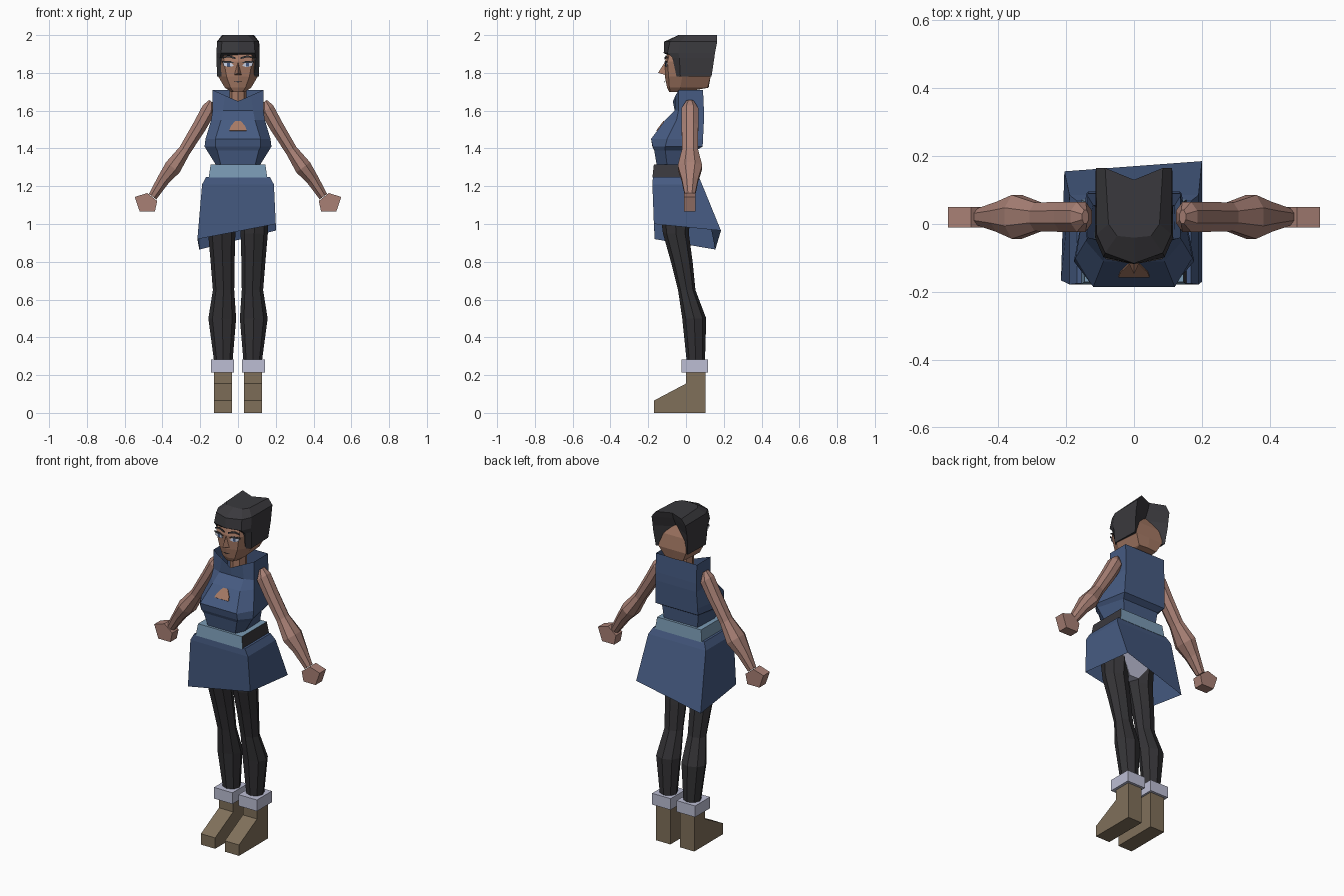
import bpy, bmesh, math
from mathutils import Vector

if "Cube" in bpy.data.objects:
    bpy.data.objects.remove(bpy.data.objects["Cube"])


def mat(name, r, g, b):
    m = bpy.data.materials.new(name)
    lin = [((c / 255 + 0.055) / 1.055) ** 2.4 for c in (r, g, b)]
    m.diffuse_color = (*lin, 1)
    m.use_nodes = True
    m.node_tree.nodes["Principled BSDF"].inputs["Base Color"].default_value = m.diffuse_color
    return m


NAVY = mat("navy cloth", 70, 91, 130)
BELT = mat("pale blue belt", 122, 154, 180)
HAIR = mat("charcoal hair", 58, 57, 61)
LEGS = mat("black leggings", 52, 51, 54)
CUFF = mat("lavender fur", 188, 190, 212)
BOOT = mat("brown leather", 128, 112, 90)
SKIN = mat("arm skin", 168, 128, 117)
FACE = mat("face skin", 166, 122, 101)
WHITE = mat("eye white", 215, 222, 240)


def make(name, verts, faces, *mats, rule=None):
    """Mesh object from points and faces, outward normals, flat shaded."""
    me = bpy.data.meshes.new(name)
    me.from_pydata([tuple(v) for v in verts], [], faces)
    for m in mats:
        me.materials.append(m)
    bm = bmesh.new()
    bm.from_mesh(me)
    bmesh.ops.recalc_face_normals(bm, faces=bm.faces)
    if rule:
        for f in bm.faces:
            f.material_index = rule(f)
    bm.to_mesh(me)
    bm.free()
    ob = bpy.data.objects.new(name, me)
    bpy.context.collection.objects.link(ob)
    return ob


def loft(name, rings, *mats, caps=(True, True), rule=None):
    n = len(rings[0])
    verts = [p for r in rings for p in r]
    faces = [(k * n + i, k * n + (i + 1) % n, (k + 1) * n + (i + 1) % n, (k + 1) * n + i)
             for k in range(len(rings) - 1) for i in range(n)]
    if caps[0]:
        faces.append(tuple(range(n)))
    if caps[1]:
        faces.append(tuple(range(len(verts) - n, len(verts))))
    return make(name, verts, faces, *mats, rule=rule)


def body_ring(z, yc, fx, yf, sx, ym, bx, yb, ybc):
    """Mirrored ring: front centre, front corner, side, back corner, back centre."""
    half = [(fx, yf, z), (sx, ym, z), (bx, yb, z)]
    return ([(0, yc, z)] + half + [(0, ybc, z)]
            + [(-x, y, zz) for x, y, zz in reversed(half)])


def rect(z, x0, x1, y0, y1):
    return [(x0, y0, z), (x1, y0, z), (x1, y1, z), (x0, y1, z)]


def oval(z, x0, x1, y0, y1, n=8):
    return [((x0 + x1) / 2 + (x1 - x0) / 2 * math.cos(a), (y0 + y1) / 2 + (y1 - y0) / 2 * math.sin(a), z)
            for a in (2 * math.pi * i / n for i in range(n))]


def flip(pts, s):
    return [(s * x, y, z) for x, y, z in pts]


def prism(name, a, b, m):
    loft(name, [a, b], m)


# sleeveless top with a V collar
top = [body_ring(1.31, -.155, .09, -.155, .115, -.10, .11, .05, .05),
       body_ring(1.39, -.168, .11, -.168, .165, -.11, .12, .055, .055),
       body_ring(1.41, -.178, .12, -.176, .177, -.11, .14, .088, .088),
       body_ring(1.45, -.185, .12, -.185, .172, -.10, .14, .09, .09),
       body_ring(1.55, -.11, .09, -.11, .142, -.05, .135, .095, .095),
       body_ring(1.60, -.06, .08, -.06, .135, -.04, .135, .095, .095),
       body_ring(1.71, -.07, .068, -.055, .135, -.04, .135, .09, .09)]
top[-1] = [(x, y, z - .06 * (1 - abs(x) / .135) * (y < 0)) for x, y, z in top[-1]]
loft("top", top, NAVY, caps=(True, False))

# chest opening, a thin plate on the sloped front
shape = [(-.046, 1.492), (.046, 1.492), (.04, 1.512), (.015, 1.543), (-.015, 1.543), (-.04, 1.512)]
patch = [(x, -.11 - .75 * (1.55 - z), z) for x, z in shape]
prism("chest_opening", patch, [(x, y - .004, z + .003) for x, y, z in patch], FACE)

# neck
loft("neck", [oval(z, -.045, .045, -.045, .055) for z in (1.56, 1.75)], FACE)

# belt with one dark end
loft("belt", [rect(1.245, -.155, .155, -.178, .072), rect(1.315, -.145, .145, -.17, .065)],
     BELT, HAIR, rule=lambda f: int(f.normal.x > .7))

# slanted skirt
loft("skirt", [rect(1.25, -.168, .168, -.175, .068), rect(1.21, -.19, .19, -.178, .085),
               [(-.215, -.166, .92), (.2, -.17, 1.0), (.2, .185, .965), (-.205, .155, .865)]],
     NAVY, caps=(True, False))
loft("underwear", [rect(.97, -.03, .03, -.08, .0), rect(1.12, -.14, .14, -.13, .04)], CUFF)

# head
loft("head", [body_ring(1.698, -.088, .022, -.082, .035, -.05, .03, -.01, -.01),
              body_ring(1.722, -.10, .04, -.088, .07, -.03, .06, .115, .12),
              body_ring(1.78, -.112, .06, -.092, .104, -.02, .09, .13, .13),
              body_ring(1.86, -.112, .075, -.098, .106, -.03, .09, .12, .12),
              body_ring(1.93, -.09, .07, -.08, .09, -.03, .07, .09, .09)], FACE)
make("nose", [(0, -.148, 1.80), (-.02, -.105, 1.788), (.02, -.105, 1.788), (0, -.11, 1.86)],
     [(0, 1, 2), (0, 2, 3), (0, 3, 1), (1, 3, 2)], FACE)
make("mouth", [(-.028, -.106, 1.752), (0, -.113, 1.75), (.028, -.106, 1.752), (0, -.113, 1.757)],
     [(0, 1, 3), (1, 2, 3)], HAIR)

# hair, two lobes with a groove behind
loft("hair", [body_ring(1.78, -.05, .085, -.05, .110, -.03, .105, .135, .06),
              body_ring(1.88, -.07, .095, -.072, .115, -.035, .113, .15, .085),
              body_ring(1.905, -.118, .09, -.098, .115, -.04, .113, .153, .09),
              body_ring(1.965, -.116, .085, -.085, .11, -.03, .112, .165, .12),
              body_ring(2.0, -.04, .05, -.035, .075, 0, .085, .165, .13)], HAIR)


# eyes and brows as thin plates following the face
def face_plate(name, pts, m, s, off):
    a = flip([(x, -.112 + .19 * x - off, z) for x, z in pts], s)
    prism(name, a, [(x, y - .003, z) for x, y, z in a], m)


for s, side in ((1, "left"), (-1, "right")):
    face_plate(side + "_eye", [(.022, 1.838), (.045, 1.83), (.075, 1.838), (.08, 1.856), (.04, 1.856)], WHITE, s, .002)
    face_plate(side + "_iris", [(.043, 1.834), (.058, 1.834), (.058, 1.853), (.043, 1.853)], NAVY, s, .004)
    face_plate(side + "_lash", [(.018, 1.852), (.085, 1.854), (.085, 1.864), (.04, 1.863)], HAIR, s, .004)
    face_plate(side + "_brow", [(.012, 1.872), (.05, 1.883), (.08, 1.876), (.08, 1.884), (.05, 1.893), (.012, 1.882)],
               HAIR, s, .001)

    # arm, eight sided, swept down and outward
    rings = []
    for x, z, r, ry in [(.143, 1.65, .012, .02), (.155, 1.605, .04, .045), (.205, 1.515, .038, .045),
                        (.282, 1.39, .033, .043), (.345, 1.30, .046, .066), (.395, 1.235, .034, .045),
                        (.452, 1.145, .025, .026)]:
        ring = []
        for i in range(8):
            a = math.pi * (i + .5) / 4
            u = Vector((.8, 0, .6)) * r * math.cos(a) * 1.06
            ring.append((x + u.x, .021 + ry * 1.06 * math.sin(a), z + u.z))
        rings.append(flip(ring, s))
    loft(side + "_arm", rings, SKIN)

    # fist
    fist = [(.428, 1.122), (.48, 1.164), (.547, 1.143), (.52, 1.065), (.44, 1.065)]
    prism(side + "_hand", flip([(x, -.01, z) for x, z in fist], s),
          flip([(x, .05, z) for x, z in fist], s), SKIN)

    # leg
    loft(side + "_leg", [flip(oval(*r), s) for r in [
        (.26, .03, .125, .005, .10), (.50, .01, .157, -.02, .107), (.65, .02, .133, -.042, .05),
        (.80, .018, .145, -.08, .035), (.95, .014, .158, -.122, .015), (1.12, .012, .165, -.145, .03)]], LEGS)

    # fur cuff
    loft(side + "_cuff", [flip(rect(z, .02, .142, -.024, .117), s) for z in (.215, .282)], CUFF)

    # boot, side profile pulled across the foot
    prof = [(-.17, 0), (.102, 0), (.102, .22), (.0, .22), (.0, .155), (-.17, .065)]
    prism(side + "_boot", flip([(.032, y, z) for y, z in prof], s),
          flip([(.126, y, z) for y, z in prof], s), BOOT)
